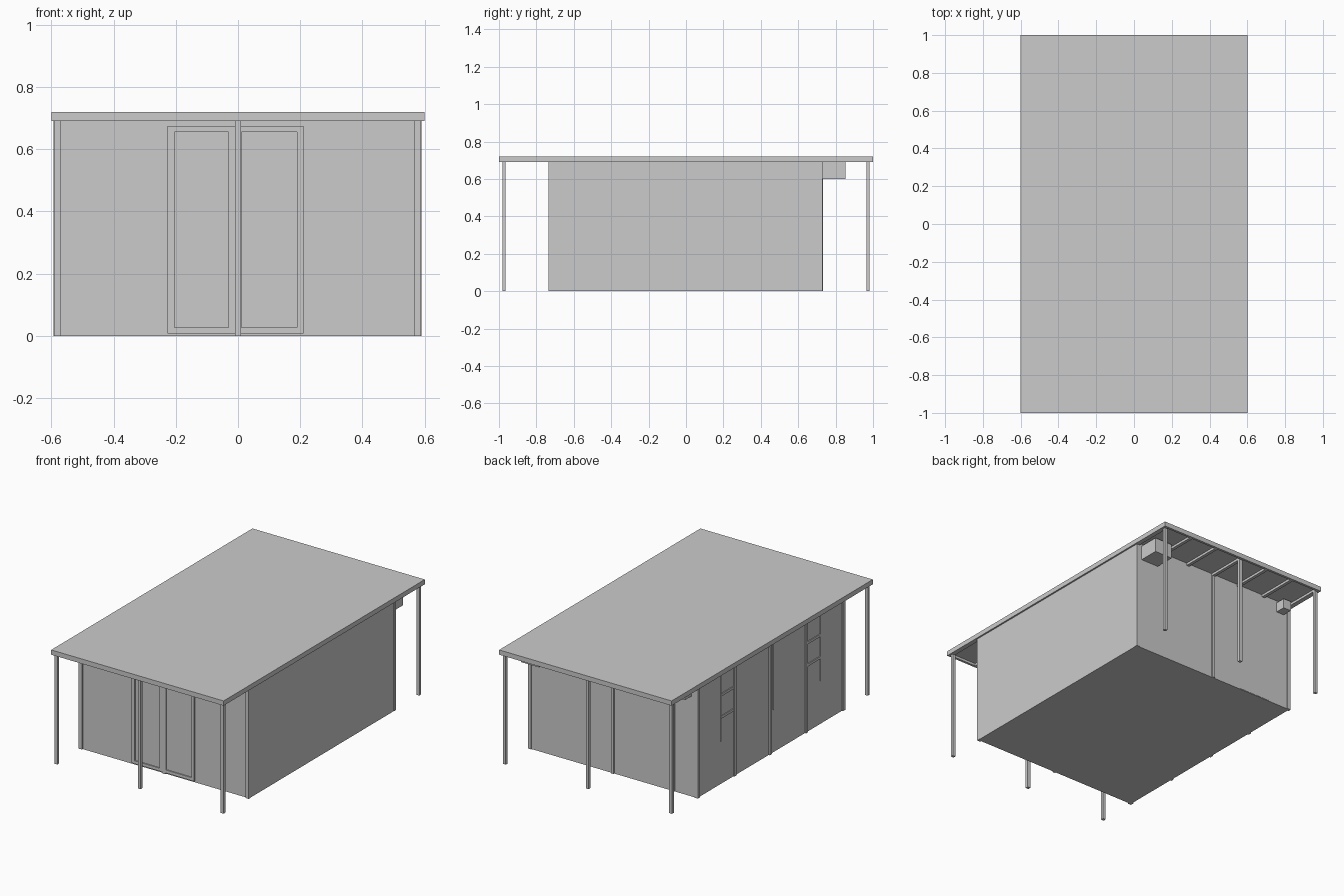
import bpy


def box(name, x0, x1, y0, y1, z0, z1):
    bpy.ops.mesh.primitive_cube_add(size=1, location=((x0 + x1) / 2, (y0 + y1) / 2, (z0 + z1) / 2))
    ob = bpy.context.object
    ob.name = name
    ob.scale = (x1 - x0, y1 - y0, z1 - z0)
    bpy.ops.object.transform_apply(location=False, rotation=False, scale=True)
    return ob


TOP = 0.695     # underside of roof rim
FRONT = -0.728  # front wall plane
BACK = 0.725    # back wall plane
LEFT = -0.586   # left wall plane

# enclosed room
box("room_walls", LEFT, 0.588, FRONT, BACK, 0.0, 0.705)

# roof deck with a fascia rim around it
box("roof_deck", -0.6, 0.6, -1, 1, 0.705, 0.72)
for s, n in ((-1, "left"), (1, "right")):
    xs = sorted((s * 0.59, s * 0.6))
    box(n + "_fascia", *xs, -1, 1, 0.69, 0.712)
for s, n in ((-1, "front"), (1, "back")):
    ys = sorted((s * 0.985, s * 1.0))
    box(n + "_fascia", -0.6, 0.6, *ys, 0.69, 0.712)

# overhang rafters and support posts, front and back
for s, n in ((-1, "front"), (1, "back")):
    ys = sorted((s * 0.72, s * 0.985))
    for i in range(7):
        x = -0.58 + i * 0.58 / 3
        box(n + "_rafter", x - 0.01, x + 0.01, *ys, 0.69, 0.71)
    yp = s * 0.973
    for x in (-0.58, 0.0, 0.577):
        box(n + "_porch_post", x - 0.01, x + 0.01, yp - 0.009, yp + 0.009, 0, 0.7)

# wall corner posts
for x0, x1 in ((-0.594, -0.57), (0.567, 0.59)):
    box("front_corner_post", x0, x1, -0.736, -0.712, 0, TOP)
    box("back_corner_post", x0, x1, 0.708, 0.73, 0, TOP)

# middle wall studs
box("front_wall_stud", -0.01, 0.01, -0.736, -0.71, 0, TOP)
box("back_wall_stud", -0.01, 0.01, 0.71, 0.733, 0, TOP)

# front double door: a frame around each leaf
for x0, x1, i0, i1 in ((-0.227, -0.01, -0.205, -0.03), (0.01, 0.21, 0.012, 0.19)):
    y0, y1 = -0.735, FRONT + 0.005
    box("door_stile", x0, i0, y0, y1, 0.008, 0.675)
    box("door_stile", i1, x1, y0, y1, 0.008, 0.675)
    box("door_rail", i0, i1, y0, y1, 0.008, 0.027)
    box("door_rail", i0, i1, y0, y1, 0.655, 0.675)

# back door panel
box("back_door", -0.43, -0.212, 0.715, 0.727, 0.003, 0.69)

# left wall studs and window bars
for y in (-0.355, 0.005, 0.355):
    box("left_wall_stud", -0.594, -0.57, y - 0.01, y + 0.01, 0, TOP)
for y in (-0.50, -0.03, 0.49):
    box("left_window_jamb", -0.59, -0.57, y - 0.005, y + 0.005, 0.27, TOP)
for y0, y1 in ((-0.50, -0.355), (0.355, 0.49)):
    for z in (0.42, 0.56):
        box("left_window_bar", -0.591, -0.57, y0, y1, z - 0.008, z + 0.008)

# service boxes under the back eave
box("large_eave_box", 0.425, 0.55, 0.72, 0.853, 0.6, 0.692)
box("small_eave_box", -0.545, -0.49, 0.72, 0.79, 0.63, 0.692)
